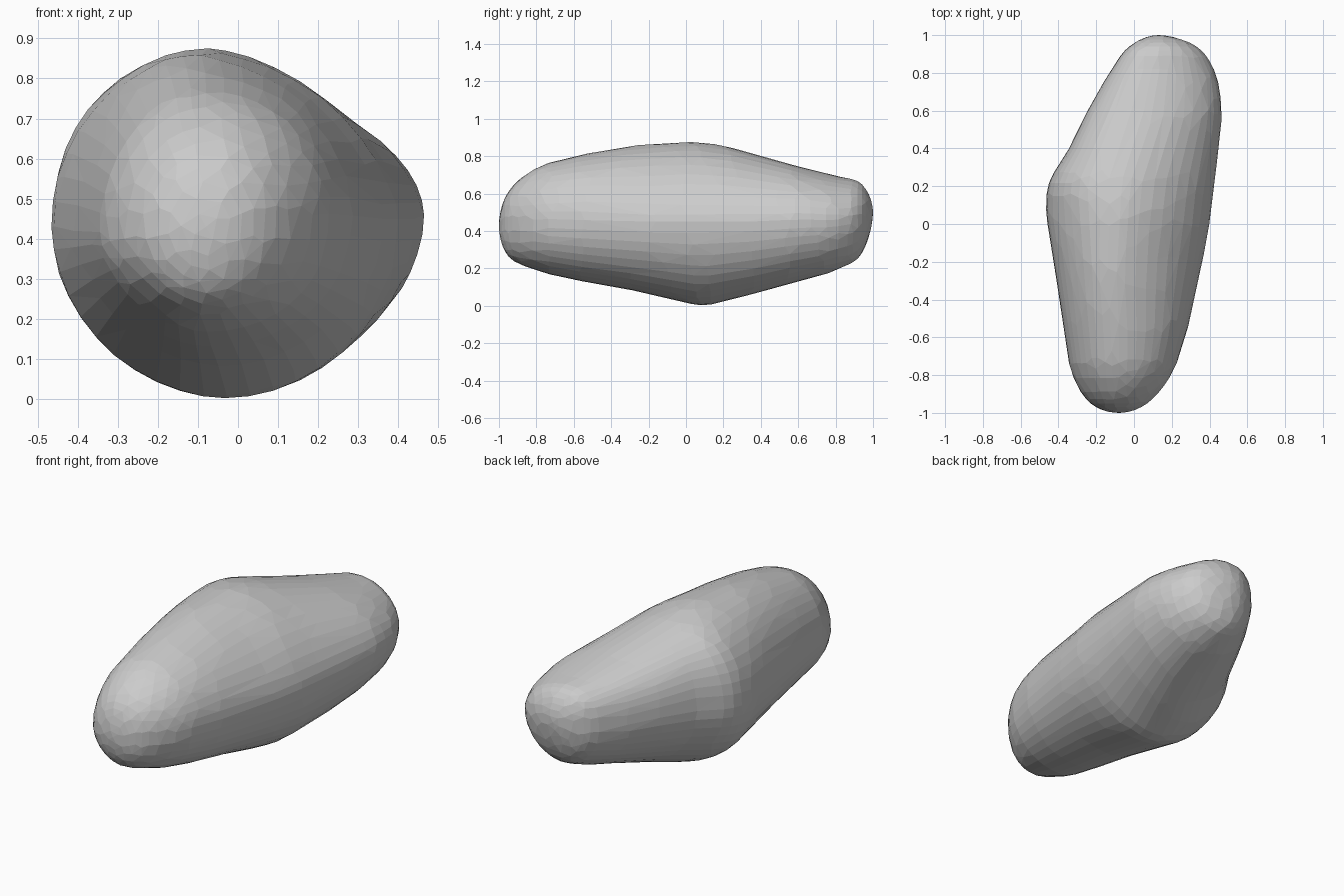
import bpy, bmesh, math

if "Cube" in bpy.data.objects:
    bpy.data.objects.remove(bpy.data.objects["Cube"])

# Cross-sections along y: y, left x, right x, bottom z, top z,
# x of the top, x of the bottom, z of the left edge, z of the right edge
SECTIONS = [
    (-1.00, -0.08, -0.08, 0.43, 0.43, -0.08, -0.08, 0.43, 0.43),
    (-0.95, -0.23, 0.07, 0.265, 0.61, -0.08, -0.08, 0.42, 0.45),
    (-0.80, -0.325, 0.195, 0.19, 0.735, -0.08, -0.08, 0.41, 0.46),
    (-0.60, -0.365, 0.27, 0.14, 0.797, -0.08, -0.07, 0.42, 0.46),
    (-0.30, -0.41, 0.34, 0.085, 0.852, -0.09, -0.05, 0.42, 0.45),
    (-0.05, -0.45, 0.39, 0.028, 0.872, -0.08, -0.03, 0.43, 0.45),
    (0.09, -0.465, 0.41, 0.003, 0.871, -0.07, -0.03, 0.43, 0.45),
    (0.23, -0.445, 0.427, 0.03, 0.848, -0.06, 0.01, 0.44, 0.45),
    (0.40, -0.345, 0.447, 0.075, 0.80, -0.01, 0.08, 0.46, 0.45),
    (0.60, -0.245, 0.463, 0.13, 0.745, 0.05, 0.13, 0.47, 0.46),
    (0.80, -0.13, 0.43, 0.19, 0.695, 0.09, 0.15, 0.47, 0.46),
    (0.94, -0.025, 0.33, 0.28, 0.65, 0.12, 0.14, 0.48, 0.48),
    (1.00, 0.13, 0.13, 0.50, 0.50, 0.13, 0.13, 0.50, 0.50),
]
SIDES, STEPS = 44, 5


def ghost(s):
    """Section mirrored past a pole, so that the end closes round."""
    y, xl, xr, zb, zt, xt, xb, zl, zr = s
    return (y, xr, xl, zt, zb, xt, xb, zl, zr)


def spline(a, b, c, d, t):
    return 0.5 * (2 * b + (c - a) * t + (2 * a - 5 * b + 4 * c - d) * t * t
                  + (3 * b - a - 3 * c + d) * t ** 3)


def ramp(y, y0, y1, v0, v1):
    t = min(1, max(0, (y - y0) / (y1 - y0)))
    return v0 + (v1 - v0) * t


def ring(s):
    """Closed outline of four rounded quadrants, each with its own fullness."""
    y, xl, xr, zb, zt, xt, xb, zl, zr = s
    upper_right = ramp(y, -0.9, -0.2, 2.1, 1.64) + ramp(y, 0.15, 0.6, 0, 0.22)
    power = {(True, True): upper_right,
             (True, False): ramp(y, 0.05, 0.4, 2.0, 2.55),
             (False, True): ramp(y, -0.6, 0.0, 2.12, 1.95),
             (False, False): ramp(y, -0.4, 0.0, 1.85, 1.92)}
    pts = []
    for i in range(SIDES):
        a = 2 * math.pi * i / SIDES
        c, n = math.cos(a), math.sin(a)
        up, right = n >= 0, c >= 0
        e = 2 / power[up, right]
        cx, cz = (xt if up else xb), (zr if right else zl)
        pts.append((cx + ((xr if right else xl) - cx) * abs(c) ** e, y,
                    cz + ((zt if up else zb) - cz) * abs(n) ** e))
    return pts


# Stone body: loft through the smoothed sections
bm = bmesh.new()
keys = [ghost(SECTIONS[1])] + SECTIONS + [ghost(SECTIONS[-2])]
rings = []
for k in range(1, len(keys) - 2):
    for j in range(STEPS):
        if k == 1 and j == 0:
            continue
        s = [spline(*q, j / STEPS) for q in zip(*keys[k - 1:k + 3])]
        rings.append([bm.verts.new(p) for p in ring(s)])

for r0, r1 in zip(rings, rings[1:]):
    for i in range(SIDES):
        j = (i + 1) % SIDES
        bm.faces.new((r0[i], r0[j], r1[j], r1[i]))

# Rounded ends
for r, s in ((rings[0], SECTIONS[0]), (rings[-1], SECTIONS[-1])):
    pole = bm.verts.new((s[1], s[0], s[3]))
    for i in range(SIDES):
        bm.faces.new((r[i], r[(i + 1) % SIDES], pole))
bmesh.ops.recalc_face_normals(bm, faces=bm.faces)

mesh = bpy.data.meshes.new("stone")
bm.to_mesh(mesh)
bm.free()
stone = bpy.data.objects.new("stone", mesh)
bpy.context.collection.objects.link(stone)

# Irregular chipped facets
facets = stone.modifiers.new("facets", "DECIMATE")
facets.ratio = 0.25
